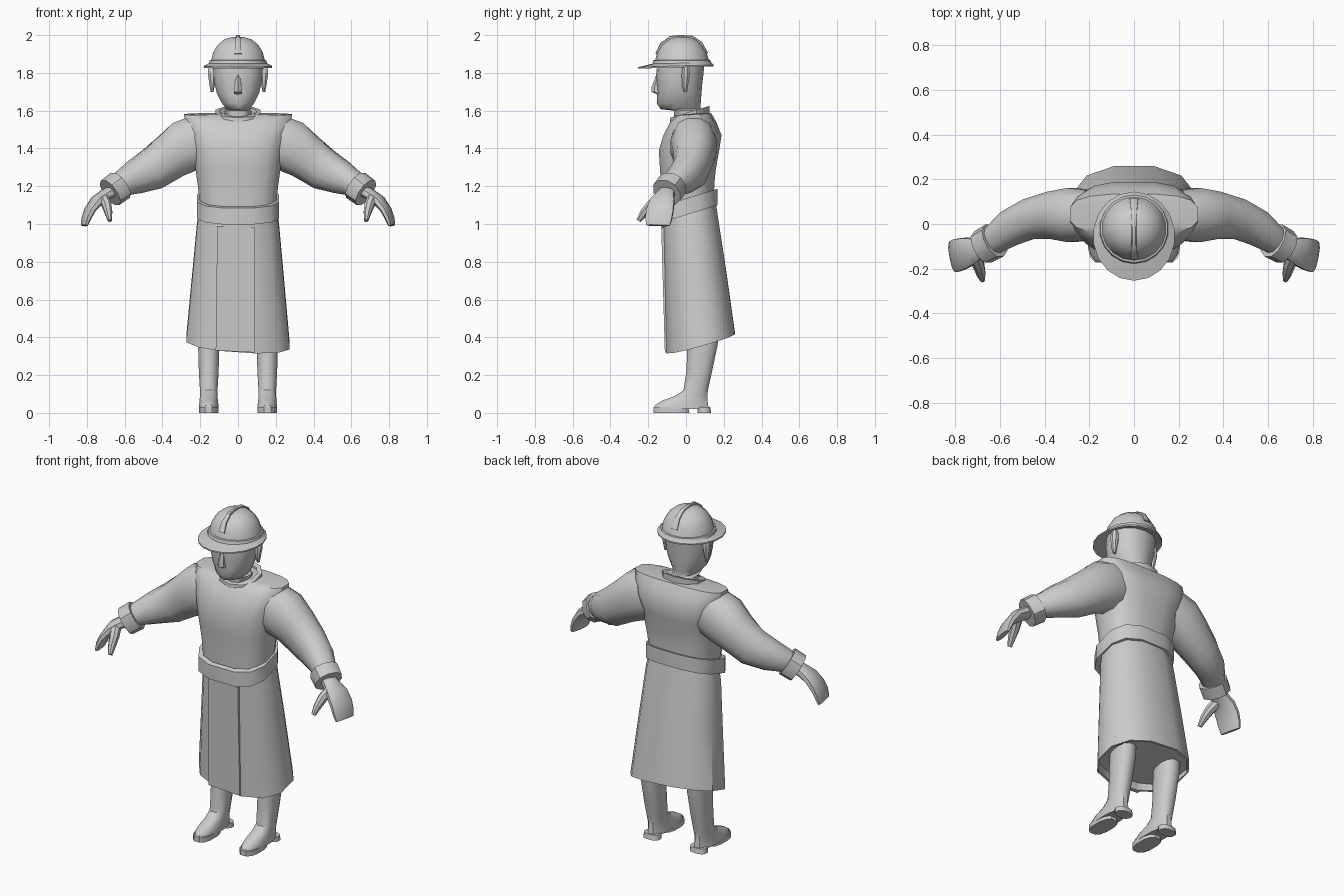
import bpy, bmesh, math
from mathutils import Vector


def loft(name, rings, cap0=True, cap1=True, mirror=False, angle=38):
    """Skin a list of equal-length rings into one object."""
    bm = bmesh.new()
    vs = [[bm.verts.new(p) for p in r] for r in rings]
    n = len(vs[0])
    for a, b in zip(vs, vs[1:]):
        for i in range(n):
            j = (i + 1) % n
            bm.faces.new((a[i], a[j], b[j], b[i]))
    if cap0:
        bm.faces.new(vs[0][::-1])
    if cap1:
        bm.faces.new(vs[-1])
    bmesh.ops.recalc_face_normals(bm, faces=bm.faces)
    me = bpy.data.meshes.new(name)
    bm.to_mesh(me)
    bm.free()
    ob = bpy.data.objects.new(name, me)
    bpy.context.collection.objects.link(ob)
    bpy.ops.object.select_all(action='DESELECT')
    ob.select_set(True)
    bpy.context.view_layer.objects.active = ob
    bpy.ops.object.shade_smooth_by_angle(angle=math.radians(angle))
    if mirror:
        ob.modifiers.new("Mirror", 'MIRROR')
    return ob


def unit_ring(n, p):
    """Superellipse points with a flat facet facing each axis."""
    for i in range(n):
        a = 2 * math.pi * (i + 0.5) / n
        c, s = math.cos(a), math.sin(a)
        yield (math.copysign(abs(c) ** (2 / p), c), math.copysign(abs(s) ** (2 / p), s))


def level(z, yf, yb, hx, n=12, p=2.4, cx=0, ty=0, tx=0):
    """Level (or tilted) section given by front, back and half width."""
    out = []
    for u, v in unit_ring(n, p):
        x, y = cx + hx * u, (yf + yb) / 2 + (yb - yf) / 2 * v
        out.append((x, y, z + ty * y + tx * x))
    return out


def tube(path, up, n=10, p=2.2):
    """Sections square to a path of (x, y, z, radius along up, radius across)."""
    pts = [Vector(q[:3]) for q in path]
    rings = []
    for i, q in enumerate(path):
        t = (pts[min(i + 1, len(pts) - 1)] - pts[max(i - 1, 0)]).normalized()
        u = Vector(up)
        u = (u - t * u.dot(t)).normalized()
        v = t.cross(u)
        rings.append([pts[i] + u * q[3] * a + v * q[4] * b for a, b in unit_ring(n, p)])
    return rings


# Legs and boots
loft("boot_leg", [level(z, f, b, h, 12, 2.3, 0.155) for z, f, b, h in [
    (0.50, 0.01, 0.18, 0.062), (0.36, 0.005, 0.17, 0.058), (0.22, 0.0, 0.14, 0.054),
    (0.12, -0.015, 0.118, 0.048), (0.09, -0.06, 0.115, 0.048), (0.065, -0.13, 0.118, 0.050),
    (0.04, -0.17, 0.122, 0.053), (0.02, -0.176, 0.125, 0.054)]], mirror=True)
for nm, f, b in (("boot_sole", -0.174, 0.02), ("boot_heel", 0.06, 0.134)):
    loft(nm, [level(0.0, f, b, 0.052, 12, 2.6, 0.155), level(0.03, f, b - 0.005, 0.052, 12, 2.6, 0.155)],
         mirror=True)

# Coat skirt with a sloping hem, closed a little above the hem
loft("coat_skirt", [
    level(1.08, -0.13, 0.16, 0.205, ty=0.3),
    level(1.00, -0.127, 0.172, 0.222, ty=0.28),
    level(0.70, -0.118, 0.217, 0.25, ty=0.26, tx=-0.03),
    level(0.35, -0.108, 0.264, 0.282, ty=0.28, tx=-0.07),
    level(0.35, -0.098, 0.254, 0.272, ty=0.28, tx=-0.07),
    level(0.39, -0.100, 0.252, 0.268, ty=0.18, tx=-0.04)])

# Overlapping front edge of the coat
loft("coat_front_flap", [[(-0.11 - s, y - 0.004, z), (0.09, y - 0.004, z - 0.01),
                          (0.09, y + 0.02, z - 0.01), (-0.11 - s, y + 0.02, z)]
                         for z, y, s in ((0.33, -0.108, 0.008), (0.99, -0.127, 0.0))])

# Belt
loft("belt", [level(z, -0.165 + i, 0.172 - i, 0.222 - i, 12, 2.8, ty=0.31) for z, i in (
    (1.048, 0.025), (1.048, 0), (1.135, 0), (1.135, 0.025))], False, False)

# Coat body with square shoulders
loft("coat_body", [level(z, f, b, h, 16, p, ty=t) for z, f, b, h, p, t in [
    (1.05, -0.13, 0.15, 0.20, 2.6, 0.2), (1.20, -0.132, 0.152, 0.215, 2.6, 0.1),
    (1.29, -0.14, 0.16, 0.228, 2.7, 0), (1.39, -0.146, 0.178, 0.242, 2.8, 0),
    (1.47, -0.122, 0.19, 0.262, 3.0, 0), (1.54, -0.085, 0.162, 0.285, 3.0, 0),
    (1.578, -0.045, 0.135, 0.29, 3.0, 0.06), (1.582, -0.02, 0.11, 0.22, 3.0, 0.06)]])

# Collar
loft("collar", [level(z, f, b, h, 10, 2.2, ty=0.3) for z, f, b, h in [
    (1.53, -0.07, 0.10, 0.10), (1.538, -0.088, 0.125, 0.125),
    (1.588, -0.083, 0.125, 0.125), (1.588, -0.065, 0.10, 0.10)]], False, False)

# Sleeves
loft("sleeve", tube([(0.20, 0.04, 1.44, 0.145, 0.115), (0.28, 0.04, 1.41, 0.145, 0.125),
                     (0.36, 0.04, 1.355, 0.125, 0.11), (0.46, 0.025, 1.285, 0.112, 0.095),
                     (0.55, -0.015, 1.245, 0.09, 0.085), (0.61, -0.058, 1.215, 0.07, 0.07),
                     (0.655, -0.09, 1.185, 0.055, 0.058)], (0, 0, 1), 12), mirror=True)

# Turned-back cuffs
cuff_ax = Vector((0.68, -0.38, -0.5)).normalized()
cuff_c = Vector((0.65, -0.088, 1.185))
cuff_path = [(*(cuff_c + cuff_ax * d), 1, 1) for d in (-0.036, 0.036)]
r0, r1 = tube(cuff_path, (0, 0, 1), 10)


def scaled(ring, s):
    c = sum((Vector(q) for q in ring), Vector()) / len(ring)
    return [c + (Vector(q) - c) * s for q in ring]


loft("cuff", [scaled(r0, 0.055), scaled(r0, 0.082), scaled(r1, 0.08), scaled(r1, 0.05)],
     False, True, mirror=True)

# Hands: curled mitten of fingers, and thumb
loft("hand", tube([(0.655, -0.09, 1.18, 0.042, 0.034), (0.70, -0.11, 1.155, 0.05, 0.032),
                   (0.745, -0.125, 1.125, 0.068, 0.03), (0.783, -0.137, 1.075, 0.075, 0.024),
                   (0.803, -0.145, 1.03, 0.074, 0.02), (0.814, -0.148, 0.992, 0.066, 0.013)],
                  (0.15, 1, 0.1), 10, 2.5), mirror=True)
loft("thumb", tube([(0.715, -0.14, 1.14, 0.03, 0.032), (0.695, -0.185, 1.10, 0.027, 0.028),
                    (0.685, -0.222, 1.06, 0.021, 0.023), (0.678, -0.25, 1.018, 0.012, 0.014)],
                   (1, 0, 0), 8), mirror=True)

# Neck and head
loft("head", [level(z, f, b, h, 14, 2.2) for z, f, b, h in [
    (1.50, -0.06, 0.085, 0.078), (1.60, -0.065, 0.075, 0.074), (1.608, -0.135, 0.075, 0.062),
    (1.64, -0.155, 0.078, 0.088), (1.69, -0.152, 0.082, 0.114), (1.74, -0.156, 0.086, 0.126),
    (1.79, -0.158, 0.092, 0.133), (1.87, -0.15, 0.10, 0.136)]], angle=50)

# Nose
loft("nose", [level(z, f, -0.12, h, 6, 2) for z, f, h in [
    (1.685, -0.15, 0.02), (1.70, -0.182, 0.026), (1.72, -0.184, 0.022), (1.79, -0.158, 0.012)]])

# Ears
loft("ear", [level(z, f, b, h, 8, 2, 0.137) for z, f, b, h in [
    (1.70, -0.012, 0.006, 0.008), (1.73, -0.022, 0.012, 0.014),
    (1.79, -0.025, 0.022, 0.024), (1.825, -0.02, 0.02, 0.022), (1.842, -0.01, 0.012, 0.012)]],
     mirror=True)

# Helmet: brim and dome in one shell
loft("helmet", [level(z, f, b, h, 18, 2, ty=t) for z, f, b, h, t in [
    (1.845, -0.15, 0.10, 0.137, 0.02), (1.83, -0.254, 0.145, 0.184, 0.03),
    (1.838, -0.254, 0.145, 0.184, 0.03), (1.852, -0.178, 0.134, 0.155, 0.02),
    (1.866, -0.173, 0.13, 0.152, 0), (1.868, -0.163, 0.121, 0.144, 0),
    (1.91, -0.152, 0.108, 0.133, 0), (1.95, -0.128, 0.085, 0.108, 0),
    (1.978, -0.092, 0.05, 0.072, 0), (1.99, -0.05, 0.01, 0.03, 0)]])

# Helmet crest
loft("helmet_crest", tube([(0, -0.155, 1.90, 0.02, 0.008), (0, -0.13, 1.95, 0.015, 0.01),
                           (0, -0.08, 1.985, 0.012, 0.012), (0, -0.03, 1.99, 0.011, 0.011),
                           (0, 0.03, 1.986, 0.012, 0.012), (0, 0.08, 1.956, 0.016, 0.01),
                           (0, 0.11, 1.90, 0.02, 0.008)], (1, 0, 0), 8, 4))
